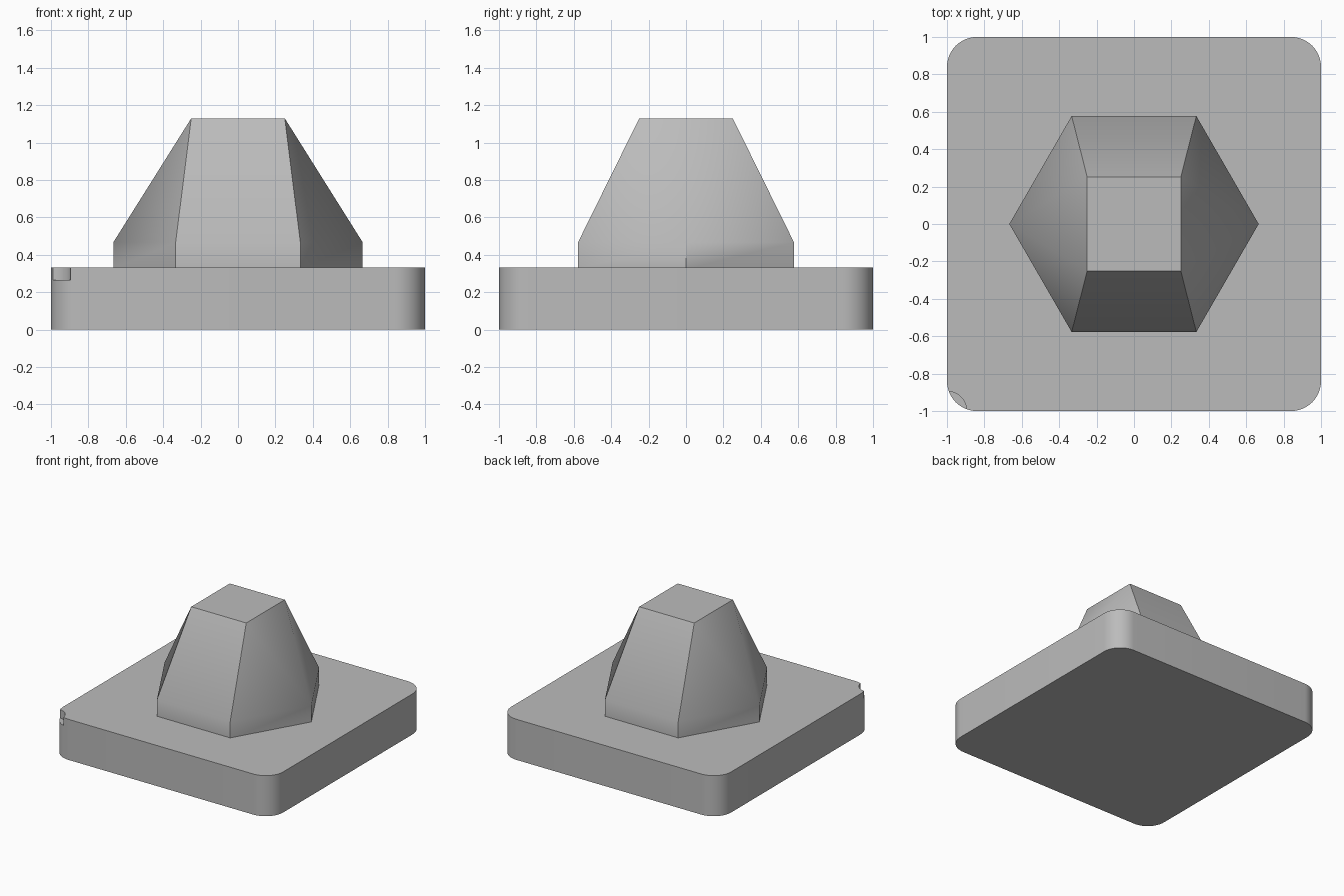
import bpy
import bmesh
from math import cos, sin, pi, radians

cube = bpy.data.objects.get("Cube")
if cube:
    bpy.data.objects.remove(cube)

grey = bpy.data.materials.new("plain_grey")
grey.use_nodes = True
colour = (0.5, 0.5, 0.5, 1)
grey.diffuse_color = colour
grey.node_tree.nodes["Principled BSDF"].inputs["Base Color"].default_value = colour


def make_object(name, bm):
    bmesh.ops.recalc_face_normals(bm, faces=bm.faces)
    mesh = bpy.data.meshes.new(name)
    bm.to_mesh(mesh)
    bm.free()
    mesh.materials.append(grey)
    obj = bpy.data.objects.new(name, mesh)
    bpy.context.collection.objects.link(obj)
    return obj


def select_only(obj):
    bpy.ops.object.select_all(action='DESELECT')
    obj.select_set(True)
    bpy.context.view_layer.objects.active = obj


def ring(bm, points, z):
    return [bm.verts.new((x, y, z)) for x, y in points]


def bridge(bm, low, high):
    for i in range(len(low)):
        j = (i + 1) % len(low)
        bm.faces.new((low[i], low[j], high[j], high[i]))


def prism(name, points, z0, z1):
    bm = bmesh.new()
    low, high = ring(bm, points, z0), ring(bm, points, z1)
    bridge(bm, low, high)
    bm.faces.new(low)
    bm.faces.new(high)
    return make_object(name, bm)


def circle(cx, cy, r, n):
    return [(cx + r * cos(2 * pi * i / n), cy + r * sin(2 * pi * i / n)) for i in range(n)]


# Base plate with rounded upright corners
PLATE_TOP, CORNER, STEPS = 1 / 3, 0.16, 12
inner = 1 - CORNER
outline = []
for k, (sx, sy) in enumerate(((1, 1), (-1, 1), (-1, -1), (1, -1))):
    for s in range(STEPS + 1):
        a = pi / 2 * (k + s / STEPS)
        outline.append((sx * inner + CORNER * cos(a), sy * inner + CORNER * sin(a)))
plate = prism("base_plate", outline, 0, PLATE_TOP)

# Small round notch marking one corner
cutter = prism("notch_cutter", circle(-1, -1, 0.106, 48), 0.265, 0.5)
cutter.hide_render = True
cut = plate.modifiers.new("corner_notch", 'BOOLEAN')
cut.operation = 'DIFFERENCE'
cut.solver = 'EXACT'
cut.object = cutter
select_only(plate)
bpy.ops.object.modifier_apply(modifier=cut.name)
bpy.data.objects.remove(cutter)

# Hexagonal boss lofted to a square top
bm = bmesh.new()
hexagon = circle(0, 0, 2 / 3, 6)
foot = ring(bm, hexagon, PLATE_TOP - 0.01)
hips = ring(bm, hexagon, 0.467)
top = ring(bm, ((0.25, 0.25), (-0.25, 0.25), (-0.25, -0.25), (0.25, -0.25)), 1.13)
bridge(bm, foot, hips)
bm.faces.new(foot)
bm.faces.new(top)
for tip, a, b in ((0, 3, 0), (3, 1, 2)):
    before, after = hips[tip - 1], hips[tip + 1]
    bm.faces.new((hips[tip], top[b], top[a]))
    bm.faces.new((before, hips[tip], top[a]))
    bm.faces.new((hips[tip], after, top[b]))
    bm.faces.new((after, hips[(tip + 2) % 6], top[(b + 1) % 4], top[b]))
boss = make_object("lofted_boss", bm)

# Smooth shading that keeps the hard edges
for obj in (plate, boss):
    select_only(obj)
    bpy.ops.object.shade_smooth_by_angle(angle=radians(31))
